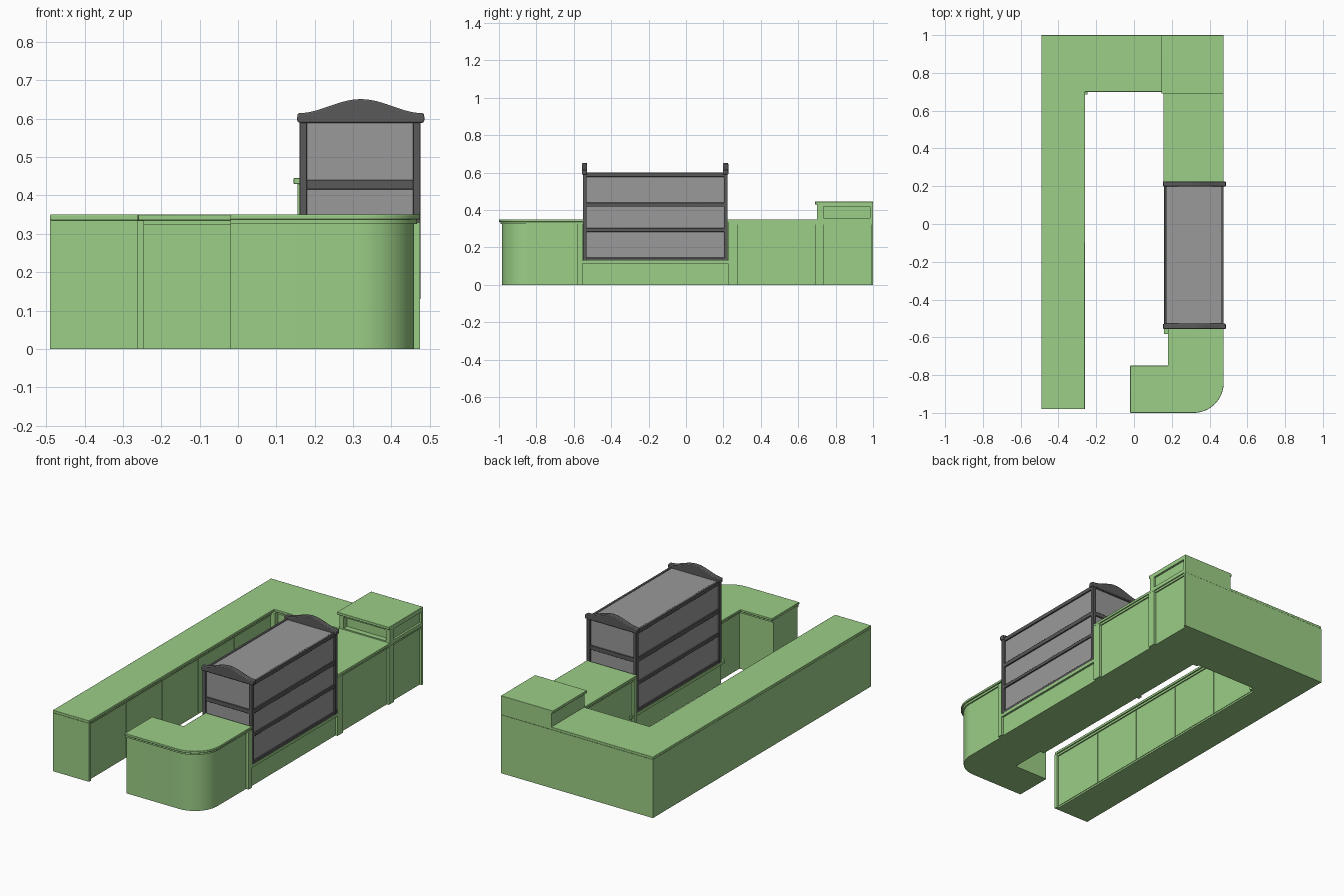
import bpy, bmesh, math
from math import pi, sin, cos, radians
from mathutils import Matrix

if "Cube" in bpy.data.objects:
    bpy.data.objects.remove(bpy.data.objects["Cube"])


def material(name, rgb):
    m = bpy.data.materials.new(name)
    m.diffuse_color = (*rgb, 1)
    m.use_nodes = True
    m.node_tree.nodes["Principled BSDF"].inputs["Base Color"].default_value = m.diffuse_color
    return m


GREEN = material("green_paint", (0.33, 0.62, 0.24))
DARK = material("dark_frame", (0.10, 0.10, 0.10))
GLASS = material("grey_glass", (0.32, 0.32, 0.32))


def prism(name, pts, z0, z1, mat=GREEN, bevel=0, matrix=None):
    """Extrude a flat outline from z0 to z1."""
    bm = bmesh.new()
    face = bm.faces.new([bm.verts.new((x, y, z0)) for x, y in pts])
    ext = bmesh.ops.extrude_face_region(bm, geom=[face])
    top = [v for v in ext["geom"] if isinstance(v, bmesh.types.BMVert)]
    bmesh.ops.translate(bm, verts=top, vec=(0, 0, z1 - z0))
    if matrix:
        bm.transform(matrix)
    bmesh.ops.recalc_face_normals(bm, faces=bm.faces)
    me = bpy.data.meshes.new(name)
    bm.to_mesh(me)
    bm.free()
    me.materials.append(mat)
    ob = bpy.data.objects.new(name, me)
    bpy.context.collection.objects.link(ob)
    if bevel:
        b = ob.modifiers.new("bevel", "BEVEL")
        b.width, b.segments, b.angle_limit = bevel, 2, radians(40)
    bpy.ops.object.select_all(action="DESELECT")
    ob.select_set(True)
    bpy.context.view_layer.objects.active = ob
    bpy.ops.object.shade_smooth_by_angle(angle=radians(30))
    return ob


def box(name, x, y, z, mat=GREEN, bevel=0):
    pts = [(x[0], y[0]), (x[1], y[0]), (x[1], y[1]), (x[0], y[1])]
    return prism(name, pts, z[0], z[1], mat, bevel)


# Long counter: carcass set back on the panelled sides, moulding, worktop
def long_outline(d):
    return [(-.49, -.98), (-.26 - d, -.98), (-.26 - d, .7 + d), (.155 + d, .7 + d),
            (.155 + d, .22 + d), (.475 - d, .22 + d), (.475 - d, 1), (-.49, 1)]


prism("long_counter_body", long_outline(.013), 0, .335)
prism("long_counter_moulding", long_outline(.006), .323, .335)
prism("long_counter_worktop", long_outline(0), .335, .35, bevel=.002)

# Upright trims framing the recessed panels
box("left_arm_end_trim", (-.28, -.26), (-.98, -.962), (0, .335))
box("inner_corner_trim", (-.28, -.245), (.685, .72), (0, .335))
box("right_inner_corner_trim", (.14, .18), (.7, .72), (0, .335))
box("right_inner_end_trim", (.155, .18), (.225, .25), (0, .335))
for i, y in enumerate([(.225, .275), (.69, .735), (.988, 1)]):
    box(f"right_side_trim_{i + 1}", (.45, .475), y, (0, .335))

# Door panels along the inside of the left arm
n, y0, y1 = 5, -.955, .68
step = (y1 - y0) / n
for i in range(n):
    box(f"inner_door_{i + 1}", (-.28, -.270),
        (y0 + i * step + .002, y0 + (i + 1) * step - .002), (.01, .318))


# Front counter with one large rounded corner
def front_outline(d):
    r = .16 - d
    arc = [(.315 + r * sin(a), -.84 - r * cos(a)) for a in
           [i * pi / 32 for i in range(17)]]
    return [(-.02, -1 + d)] + arc + [(.475 - d, -.55), (.18 + d, -.55),
                                     (.18 + d, -.75 - d), (-.02, -.75 - d)]


prism("front_counter_body", front_outline(.016), 0, .335)
prism("front_counter_moulding", front_outline(.008), .325, .337)
prism("front_counter_worktop", front_outline(0), .337, .35, bevel=.002)
box("front_counter_trim", (.44, .475), (-.582, -.553), (0, .33))

# Low plinth under the display case
box("plinth_body", (.17, .463), (-.56, .24), (0, .12))
box("plinth_top", (.16, .475), (-.582, .272), (.113, .13))

# Raised till box at the back right corner
box("till_box_core", (.155, .463), (.73, 1), (.345, .432))
for i, y in enumerate([(.7, .735), (.985, 1)]):
    box(f"till_box_right_post_{i + 1}", (.45, .475), y, (.345, .432))
box("till_box_left_post", (.155, .18), (.7, .735), (.345, .432))
for nm, z in (("lower", (.348, .357)), ("upper", (.42, .432))):
    box(f"till_box_{nm}_front_rail", (.155, .475), (.7, .735), z)
    box(f"till_box_{nm}_side_rail", (.45, .475), (.7, 1), z)
box("till_box_top", (.145, .475), (.69, 1), (.43, .445), bevel=.002)

# Display case: glass body, posts, shelf rails
box("display_glass", (.17, .466), (-.541, .211), (.13, .597), GLASS)
ENDS = {"front": (-.552, -.532), "back": (.202, .222)}
SIDES = {"left": (.16, .18), "right": (.456, .476)}
RAILS = [(.13, .146), (.284, .303), (.416, .440), (.578, .600)]
for e, y in ENDS.items():
    for s, x in SIDES.items():
        box(f"display_{e}_{s}_post", x, y, (.13, .595), DARK, .002)
for i, z in enumerate(RAILS):
    box(f"display_left_rail_{i + 1}", (.162, .176), (-.535, .205), z, DARK, .002)
    box(f"display_right_rail_{i + 1}", (.460, .474), (-.535, .205), z, DARK, .002)
    if i < 3:
        for e, y in ENDS.items():
            box(f"display_{e}_rail_{i + 1}", (.175, .46), (y[0] + .003, y[1] - .003),
                z, DARK, .002)

# Arched crown boards at both ends of the case
arch = [(.32 + .165 * u, .614 + .037 * (.5 + .5 * cos(pi * u)))
        for u in [1 - i / 12 for i in range(25)]]
crown = [(.157, .589), (.483, .589), (.486, .596)] + arch + [(.154, .596)]
upright = Matrix.Rotation(pi / 2, 4, "X")
for e, y in ENDS.items():
    prism(f"display_{e}_crown", crown, -y[1] - .004, -y[0] + .004, DARK, .004, upright)
